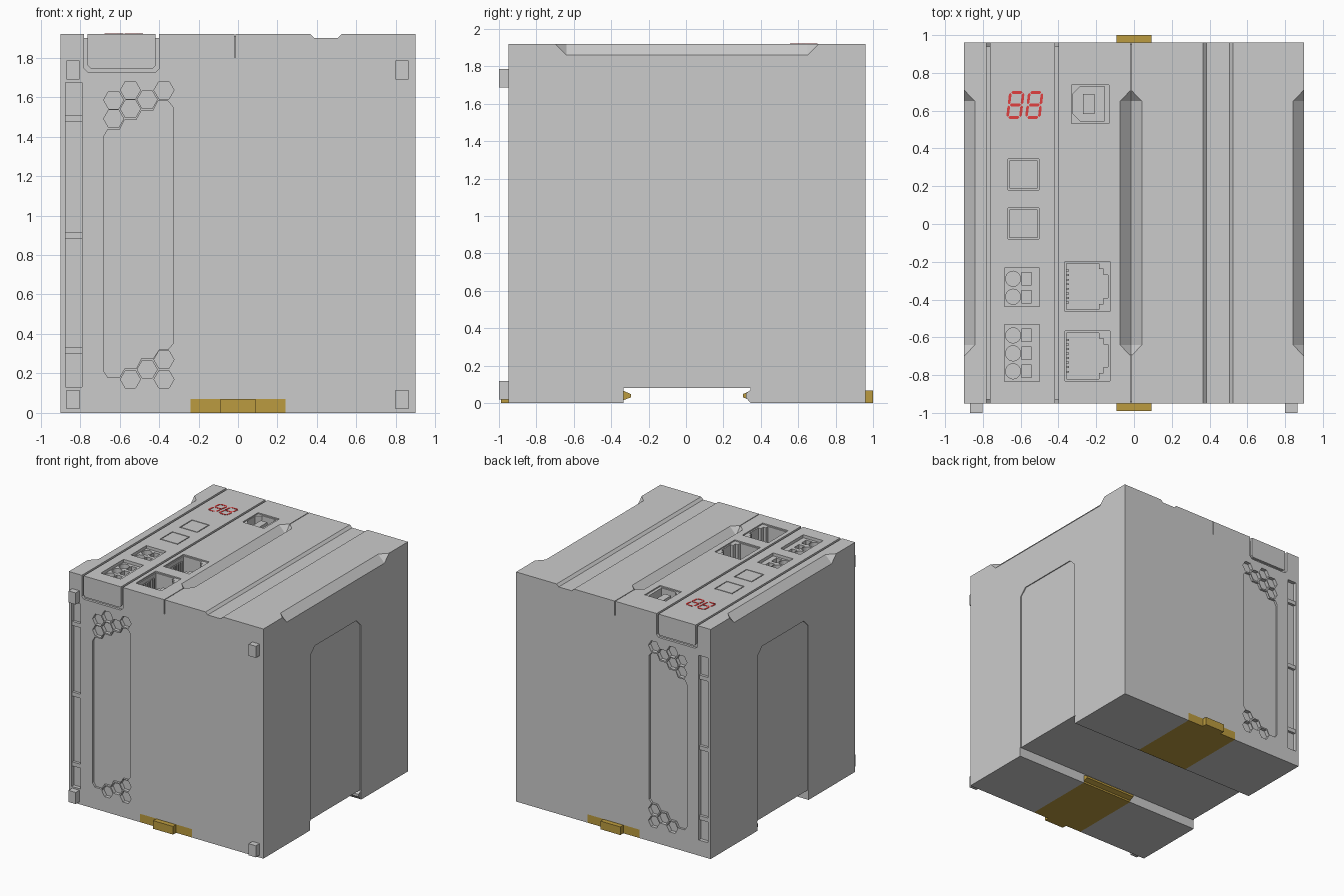
import bpy, bmesh
from math import cos, sin, pi
from mathutils import Vector

if "Cube" in bpy.data.objects:
    bpy.data.objects.remove(bpy.data.objects["Cube"])

F, B, TOP = -0.95, 0.96, 1.92          # front, back and top planes
PUT = {'x': lambda a, b, c: (c, a, b), 'y': lambda a, b, c: (a, c, b), 'z': lambda a, b, c: (a, b, c)}


def finish(name, bm, mat=None):
    bmesh.ops.recalc_face_normals(bm, faces=bm.faces)
    me = bpy.data.meshes.new(name)
    bm.to_mesh(me)
    bm.free()
    ob = bpy.data.objects.new(name, me)
    bpy.context.collection.objects.link(ob)
    if mat:
        me.materials.append(mat)
    return ob


def prisms(name, polys, axis, spans, mat=None):
    """Extrude every outline along an axis over each (low, high) span."""
    bm = bmesh.new()
    for lo, hi in spans:
        for p in polys:
            a = [bm.verts.new(PUT[axis](u, v, lo)) for u, v in p]
            b = [bm.verts.new(PUT[axis](u, v, hi)) for u, v in p]
            bm.faces.new(a)
            bm.faces.new(b)
            for i in range(len(p)):
                j = (i + 1) % len(p)
                bm.faces.new((a[i], a[j], b[j], b[i]))
    return finish(name, bm, mat)


def rect(x0, x1, y0, y1):
    return [(x0, y0), (x1, y0), (x1, y1), (x0, y1)]


def ngon(x, y, r, n):
    return [(x + r * cos(2 * pi * i / n), y + r * sin(2 * pi * i / n)) for i in range(n)]


def both_ends(d):
    return [(F - 0.03, F + d), (B - d, B + 0.03)]


cutters = []


def cut(cutter, *targets):
    cutter.hide_render = True
    cutters.append(cutter)
    for t in targets:
        m = t.modifiers.new(cutter.name, 'BOOLEAN')
        m.operation, m.solver, m.object = 'DIFFERENCE', 'EXACT', cutter


def colour(name, rgb):
    m = bpy.data.materials.new(name)
    m.diffuse_color = (*rgb, 1)
    m.use_nodes = True
    m.node_tree.nodes["Principled BSDF"].inputs["Base Color"].default_value = m.diffuse_color
    return m


gold = colour("gold", (0.5, 0.33, 0.05))
red = colour("red", (0.75, 0.05, 0.05))

# Housing with rail slot, and the lid
body = prisms("housing", [[(F, 0), (-0.335, 0), (-0.335, 0.08), (0.345, 0.08), (0.345, 0.07), (0.32, 0.05),
                           (0.32, 0.03), (0.345, 0), (B, 0), (B, 1.8), (F, 1.8)]], 'x', [(-0.9, 0.9)])
lid = prisms("lid", [[(-0.9, 1.8), (0.9, 1.8), (0.9, TOP), (0.525, TOP), (0.505, 1.9),
                      (0.385, 1.9), (0.365, TOP), (-0.9, TOP)]], 'y', [(F, B)])

# Shallow side panels
cut(prisms("side_panel_cut", [[(-0.33, -0.02), (0.34, -0.02), (0.34, 1.46), (0.28, 1.52), (-0.27, 1.52),
                               (-0.33, 1.46)]], 'x', [(-0.92, -0.892), (0.892, 0.92)]), body)

# Vent panels and honeycomb pockets on front and back
vent = [(-0.68, 1.4), (-0.66, 1.435), (-0.6, 1.435), (-0.575, 1.485), (-0.515, 1.485), (-0.49, 1.53),
        (-0.43, 1.53), (-0.405, 1.58), (-0.355, 1.58), (-0.33, 1.55), (-0.33, 0.35), (-0.355, 0.32),
        (-0.4, 0.32), (-0.43, 0.275), (-0.49, 0.275), (-0.515, 0.225), (-0.575, 0.225), (-0.6, 0.18),
        (-0.66, 0.18), (-0.68, 0.21)]
hexes = [(-0.63, 1.585), (-0.63, 1.49), (-0.545, 1.635), (-0.545, 1.54), (-0.46, 1.587), (-0.375, 1.635),
         (-0.375, 0.27), (-0.46, 0.22), (-0.545, 0.17), (-0.375, 0.17)]
cut(prisms("vent_cut", [vent], 'y', both_ends(0.018)), body)
cut(prisms("honeycomb_cut", [ngon(x, z, 0.051, 6) for x, z in hexes], 'y', both_ends(0.03)), body)

# Tall slots with cross bars
cut(prisms("slot_cut", [rect(-0.875, -0.79, 0.13, 1.675)], 'y', both_ends(0.03)), body)
bars = [rect(-0.875, -0.79, z - 0.017, z + 0.017) for z in (0.315, 0.9, 1.49)]
prisms("slot_bars", bars, 'y', [(F + 0.008, F + 0.03), (B - 0.03, B - 0.008)])

# Groove around the control strip, over the top and down both ends
groove = [(-0.78, 1.95), (-0.78, 1.745), (-0.76, 1.725), (-0.42, 1.725), (-0.4, 1.745), (-0.4, 1.95),
          (-0.418, 1.95), (-0.418, 1.76), (-0.433, 1.745), (-0.747, 1.745), (-0.762, 1.76), (-0.762, 1.95)]
cut(prisms("strip_end_groove", [groove], 'y', both_ends(0.02)), body, lid)
cut(prisms("strip_top_groove", [rect(-0.78, -0.762, -1, 1), rect(-0.418, -0.4, -1, 1)], 'z',
           [(TOP - 0.02, 2)]), lid)

# Lid split line
cut(prisms("split_top", [rect(-0.018, -0.012, -1, 1)], 'z', [(TOP - 0.01, 2)]), lid)
cut(prisms("split_ends", [rect(-0.018, -0.012, 1.801, 1.99)], 'y', both_ends(0.01)), lid)

# V-shaped finger grooves at the sides and centre
for cx in (-0.9, -0.016, 0.9):
    bm = bmesh.new()
    for s in (-1, 1):
        y = 0.645 * s + 0.005
        for p in ((cx, y, 1.86), (cx - 0.087, y, 1.95), (cx + 0.087, y, 1.95), (cx, y + 0.09 * s, 1.95)):
            bm.verts.new(p)
    bmesh.ops.convex_hull(bm, input=bm.verts)
    cut(finish("finger_groove_cut", bm), lid)

# Flush push buttons, outlined by grooves
boxes, caps = [], []
for y in (0.262, 0.002):
    boxes.append(rect(-0.667, -0.503, y - 0.082, y + 0.082))
    caps.append(rect(-0.66, -0.51, y - 0.075, y + 0.075))
cut(prisms("button_cut", boxes, 'z', [(TOP - 0.015, 2)]), lid)
prisms("push_buttons", caps, 'z', [(TOP - 0.015, TOP)])

# Seven-segment digits
bm_polys = []
for cx in (-0.628, -0.528):
    for hor, u, v in [(1, 0, -1), (1, 0, 0), (1, 0, 1), (0, -1, -.5), (0, 1, -.5), (0, -1, .5), (0, 1, .5)]:
        h, w = 0.03, 0.007
        s = [(-h, 0), (-h + w, -w), (h - w, -w), (h, 0), (h - w, w), (-h + w, w)]
        s = s if hor else [(b, a) for a, b in s]
        pts = [(u * 0.034 + a, v * 0.066 + b) for a, b in s]
        bm_polys.append([(cx + a + 0.12 * b, 0.63 + b) for a, b in pts])
prisms("display_digits", bm_polys, 'z', [(TOP, TOP + 0.002)], red)

# Terminal blocks: recess, round wire holes and square release holes
rows = (-0.29, -0.385, -0.59, -0.685, -0.78)
cut(prisms("terminal_recess", [rect(-0.685, -0.5, -0.437, -0.232), rect(-0.685, -0.5, -0.835, -0.533)], 'z',
           [(TOP - 0.025, 2)]), lid)
cut(prisms("terminal_holes", [ngon(-0.64, y, 0.04, 20) for y in rows]
           + [rect(-0.595, -0.543, y - 0.033, y + 0.033) for y in rows], 'z', [(TOP - 0.07, 2)]), lid)

# Network jacks with stepped cavity and contacts
jacks = (-0.331, -0.698)
cut(prisms("jack_recess", [rect(-0.365, -0.127, y - 0.132, y + 0.132) for y in jacks], 'z',
           [(TOP - 0.01, 2)]), lid)
step = [(-0.357, 0.122), (-0.185, 0.122), (-0.185, 0.092), (-0.162, 0.092), (-0.162, 0.06), (-0.138, 0.06)]
step += [(x, -y) for x, y in reversed(step)]
cut(prisms("jack_cavity", [[(x, y + c) for x, y in step] for c in jacks], 'z', [(1.7, 2)]), body, lid)
prisms("jack_contacts", [rect(-0.357, -0.343, c + i * 0.024 - 0.005, c + i * 0.024 + 0.005)
                         for c in jacks for i in (-3.5, -2.5, -1.5, -.5, .5, 1.5, 2.5, 3.5)], 'z', [(1.7, 1.88)])

# Square data socket with centre post
cut(prisms("socket_recess", [rect(-0.33, -0.133, 0.532, 0.737)], 'z', [(TOP - 0.01, 2)]), lid)
cut(prisms("socket_cavity", [[(-0.325, 0.585), (-0.285, 0.545), (-0.157, 0.545), (-0.157, 0.727),
                              (-0.285, 0.727), (-0.325, 0.687)]], 'z', [(1.76, 2)]), body, lid)
prisms("socket_post", [rect(-0.27, -0.21, 0.583, 0.687)], 'z', [(1.76, 1.89)])

# Rail clips: sliding plates with lips, and pull tabs
cut(prisms("clip_channel", [rect(-0.24, 0.24, -0.02, 0.07)], 'y', [(-1, -0.33), (0.3, 1.02)]), body)
for name, end, lip in (("front", F, -0.335), ("back", B, 0.345)):
    s = 1 if end < 0 else -1
    plate = [(end, 0), (lip, 0), (lip, 0.015), (lip + 0.04 * s, 0.03), (lip + 0.04 * s, 0.048),
             (lip, 0.065), (lip, 0.07), (end, 0.07)]
    prisms(name + "_rail_clip", [plate], 'x', [(-0.24, 0.24)], gold)
    prisms(name + "_clip_tab", [rect(-0.092, 0.092, 0, 0.068)], 'y', [sorted((end, end - 0.04 * s))], gold)

# Locating pegs on the front
prisms("locating_pegs", [rect(x - 0.033, x + 0.033, z, z + 0.097) for x in (-0.835, 0.832)
                         for z in (0.02, 1.688)], 'y', [(-1, F)])

# Bake the cuts and drop the cutters
bpy.context.view_layer.update()
dg = bpy.context.evaluated_depsgraph_get()
baked = [(o, bpy.data.meshes.new_from_object(o.evaluated_get(dg))) for o in (body, lid)]
for o, me in baked:
    o.modifiers.clear()
    o.data = me
for c in cutters:
    bpy.data.objects.remove(c)
